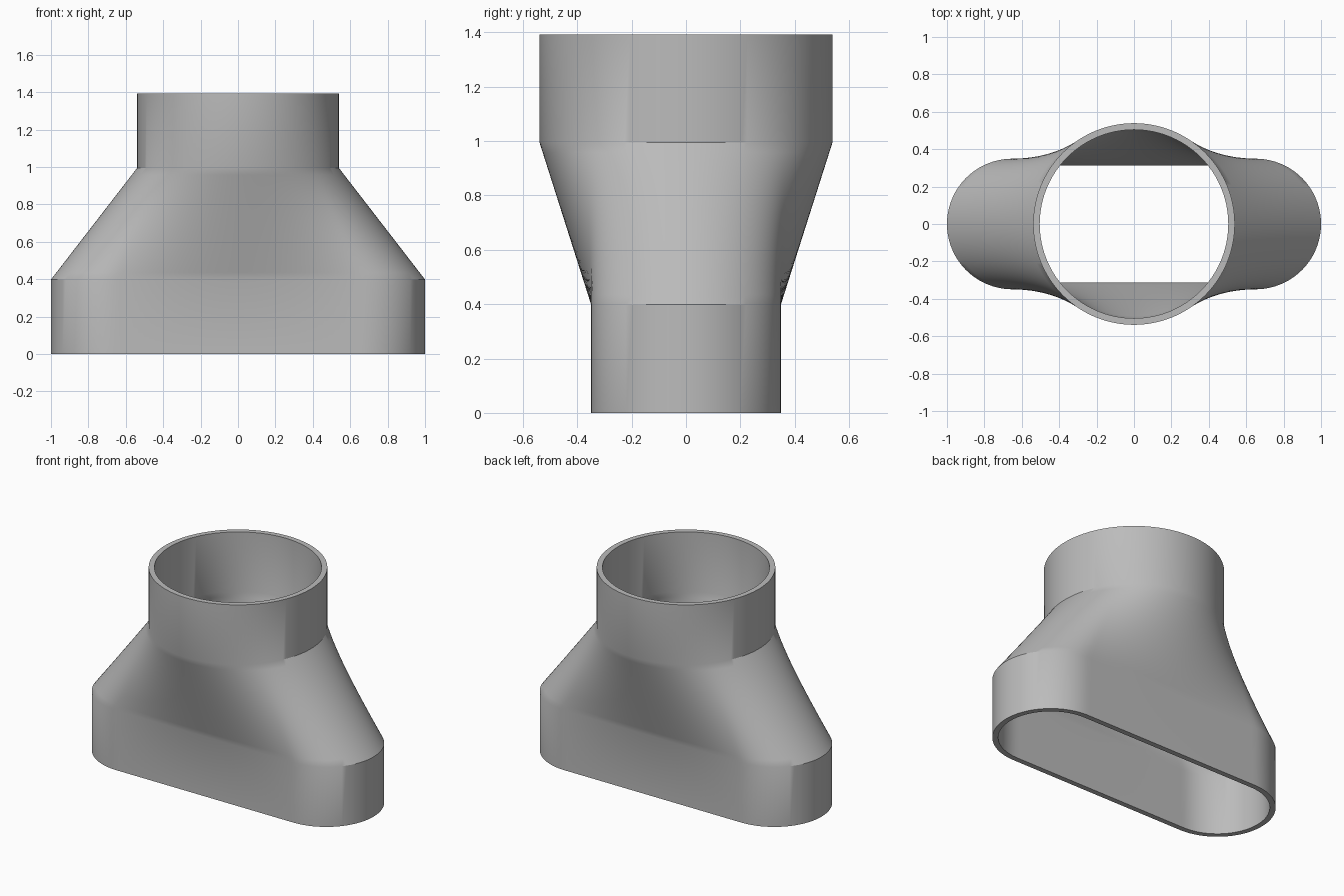
import bpy, bmesh
from math import pi, sin, cos, radians

cube = bpy.data.objects.get("Cube")
if cube:
    bpy.data.objects.remove(cube)

WALL = 0.035
STRAIGHT = 0.651          # half length of the straight sides of the slot
SLOT_R, PIPE_R = 0.349, 0.539
Z_SLOT, Z_PIPE, Z_TOP = 0.398, 0.995, 1.393
SIDES, STEPS = 160, 16


def slot_point(f, r):
    """Point a fraction f along the perimeter of a rounded slot, starting at +x."""
    quarter = STRAIGHT + r * pi / 2
    q, t = divmod(f * 4, 1)
    if q % 2:
        t = 1 - t
    s = t * quarter
    arc = r * pi / 2
    if s < arc:
        x, y = STRAIGHT + r * cos(s / r), r * sin(s / r)
    else:
        x, y = quarter - s, r
    return (x if q in (0, 3) else -x), (y if q < 2 else -y)


def section(bm, z, blend, inset):
    """Ring of vertices between the slot (blend 0) and the circle (blend 1)."""
    ring = []
    for i in range(SIDES):
        f = i / SIDES
        sx, sy = slot_point(f, SLOT_R - inset)
        r, a = PIPE_R - inset, 2 * pi * f
        ring.append(bm.verts.new((sx + (r * cos(a) - sx) * blend,
                                  sy + (r * sin(a) - sy) * blend, z)))
    return ring


def skin(bm, inset):
    """Slot socket, ruled transition and round socket, from bottom to top."""
    rings = [section(bm, 0, 0, inset)]
    for k in range(STEPS + 1):
        t = k / STEPS
        rings.append(section(bm, Z_SLOT + (Z_PIPE - Z_SLOT) * t, t, inset))
    rings.append(section(bm, Z_TOP, 1, inset))
    return rings


# Outer skin up, inner skin back down, joined by the two rims
bm = bmesh.new()
loop = skin(bm, 0) + skin(bm, WALL)[::-1]
for a, b in zip(loop, loop[1:] + loop[:1]):
    for i in range(SIDES):
        j = (i + 1) % SIDES
        bm.faces.new((a[i], a[j], b[j], b[i]))
bmesh.ops.recalc_face_normals(bm, faces=bm.faces)
mesh = bpy.data.meshes.new("duct_adapter")
bm.to_mesh(mesh)
bm.free()

# Plain grey plastic
grey = bpy.data.materials.new("grey_plastic")
grey.use_nodes = True
colour = (0.5, 0.5, 0.5, 1)
grey.diffuse_color = colour
grey.node_tree.nodes["Principled BSDF"].inputs["Base Color"].default_value = colour
mesh.materials.append(grey)

adapter = bpy.data.objects.new("duct_adapter", mesh)
bpy.context.collection.objects.link(adapter)
bpy.ops.object.select_all(action="DESELECT")
adapter.select_set(True)
bpy.context.view_layer.objects.active = adapter
bpy.ops.object.shade_smooth_by_angle(angle=radians(30))
